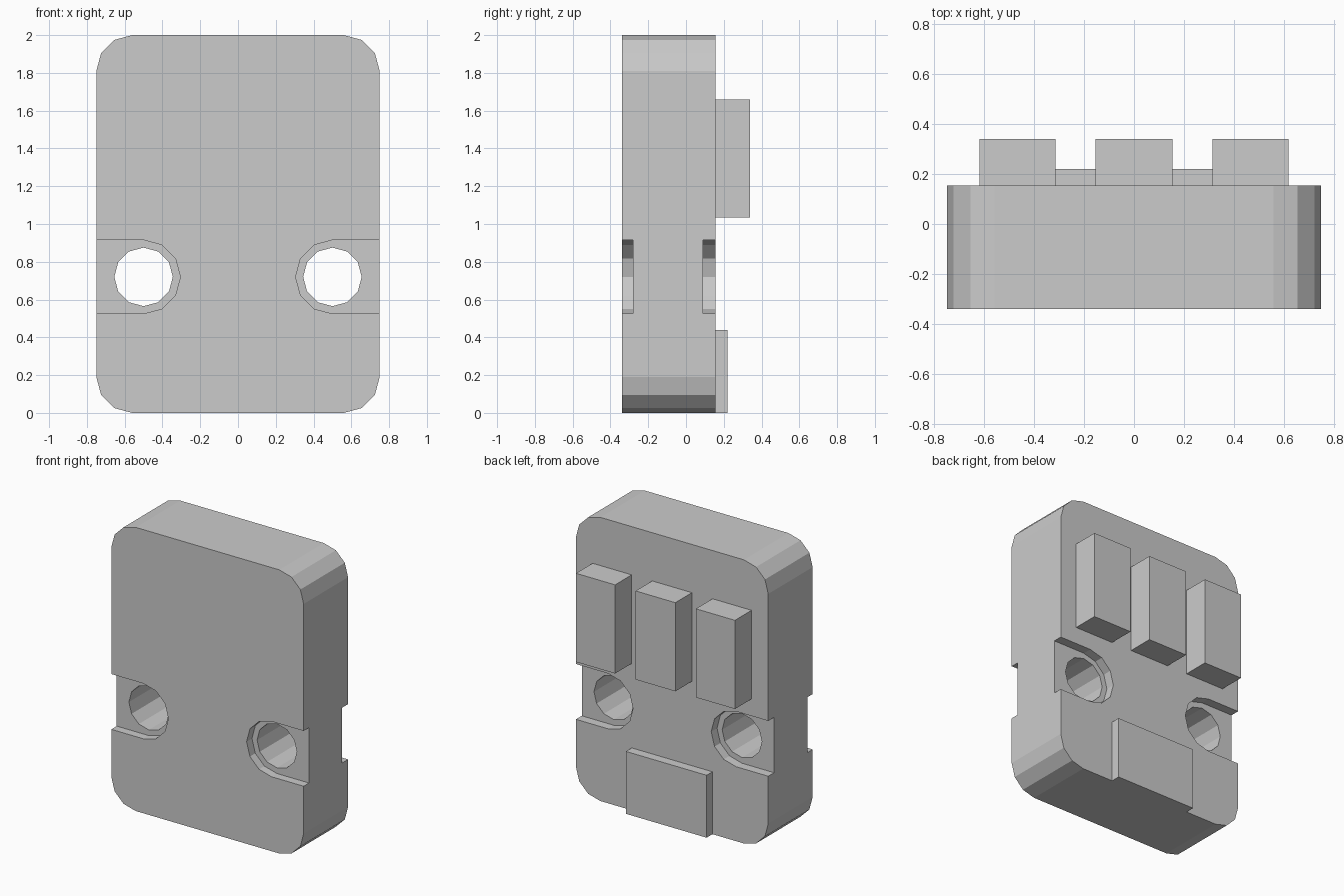
import bpy
import bmesh
from math import sin, cos, pi

if "Cube" in bpy.data.objects:
    bpy.data.objects.remove(bpy.data.objects["Cube"], do_unlink=True)

grey = bpy.data.materials.new("light_grey")
grey.use_nodes = True
colour = (0.6, 0.6, 0.6, 1)
grey.diffuse_color = colour
grey.node_tree.nodes["Principled BSDF"].inputs["Base Color"].default_value = colour

FRONT, BACK = -0.34, 0.155
HOLE_X, HOLE_Z = 0.5, 0.72


def arc(cx, cz, radius, start, steps):
    """Points on an arc in 30 degree steps."""
    return [(cx + radius * cos(start + i * pi / 6), cz + radius * sin(start + i * pi / 6))
            for i in range(steps)]


def prism(name, profile, y0, y1):
    """Extrude an x-z profile from y0 to y1."""
    bm = bmesh.new()
    face = bm.faces.new([bm.verts.new((x, y0, z)) for x, z in profile])
    moved = bmesh.ops.extrude_face_region(bm, geom=[face])["geom"]
    bmesh.ops.translate(bm, vec=(0, y1 - y0, 0),
                        verts=[v for v in moved if isinstance(v, bmesh.types.BMVert)])
    bmesh.ops.recalc_face_normals(bm, faces=bm.faces)
    mesh = bpy.data.meshes.new(name)
    bm.to_mesh(mesh)
    bm.free()
    mesh.materials.append(grey)
    obj = bpy.data.objects.new(name, mesh)
    bpy.context.collection.objects.link(obj)
    return obj


def block(name, x0, x1, y1, z0, z1):
    return prism(name, [(x0, z0), (x1, z0), (x1, z1), (x0, z1)], BACK, y1)


# Body with rounded corners
corner = 0.19
outline = []
for i, (sx, sz) in enumerate([(1, 1), (-1, 1), (-1, -1), (1, -1)]):
    outline += arc(sx * (0.75 - corner), 1 + sz * (1 - corner), corner, i * pi / 2, 4)
body = prism("body", outline, FRONT, BACK)

# Screw holes and open-sided recesses on both faces
cutters = []
for side in (-1, 1):
    hole = arc(side * HOLE_X, HOLE_Z, 0.155, 0, 12)
    slot = [(side * x, z) for x, z in
            arc(HOLE_X, HOLE_Z, 0.195, pi / 2, 7) + [(0.9, HOLE_Z - 0.195), (0.9, HOLE_Z + 0.195)]]
    cutters += [prism("front_recess_cutter", slot, -0.5, -0.28),
                prism("back_recess_cutter", slot, 0.09, 0.3),
                prism("hole_cutter", hole, -0.6, 0.4)]
for cutter in cutters:
    cutter.hide_render = True
    mod = body.modifiers.new("cut", "BOOLEAN")
    mod.operation = "DIFFERENCE"
    mod.solver = "EXACT"
    mod.object = cutter

# Bake the cuts and drop the helpers
bpy.context.view_layer.update()
graph = bpy.context.evaluated_depsgraph_get()
cut_mesh = bpy.data.meshes.new_from_object(body.evaluated_get(graph))
body.modifiers.clear()
body.data = cut_mesh
for cutter in cutters:
    bpy.data.objects.remove(cutter, do_unlink=True)

# Three tall blocks on the back
for name, x0, x1 in (("right_block", -0.62, -0.315), ("middle_block", -0.155, 0.155),
                     ("left_block", 0.315, 0.62)):
    block(name, x0, x1, 0.34, 1.035, 1.66)

# Thin plate at the bottom of the back
block("bottom_plate", -0.315, 0.315, 0.22, 0, 0.44)
